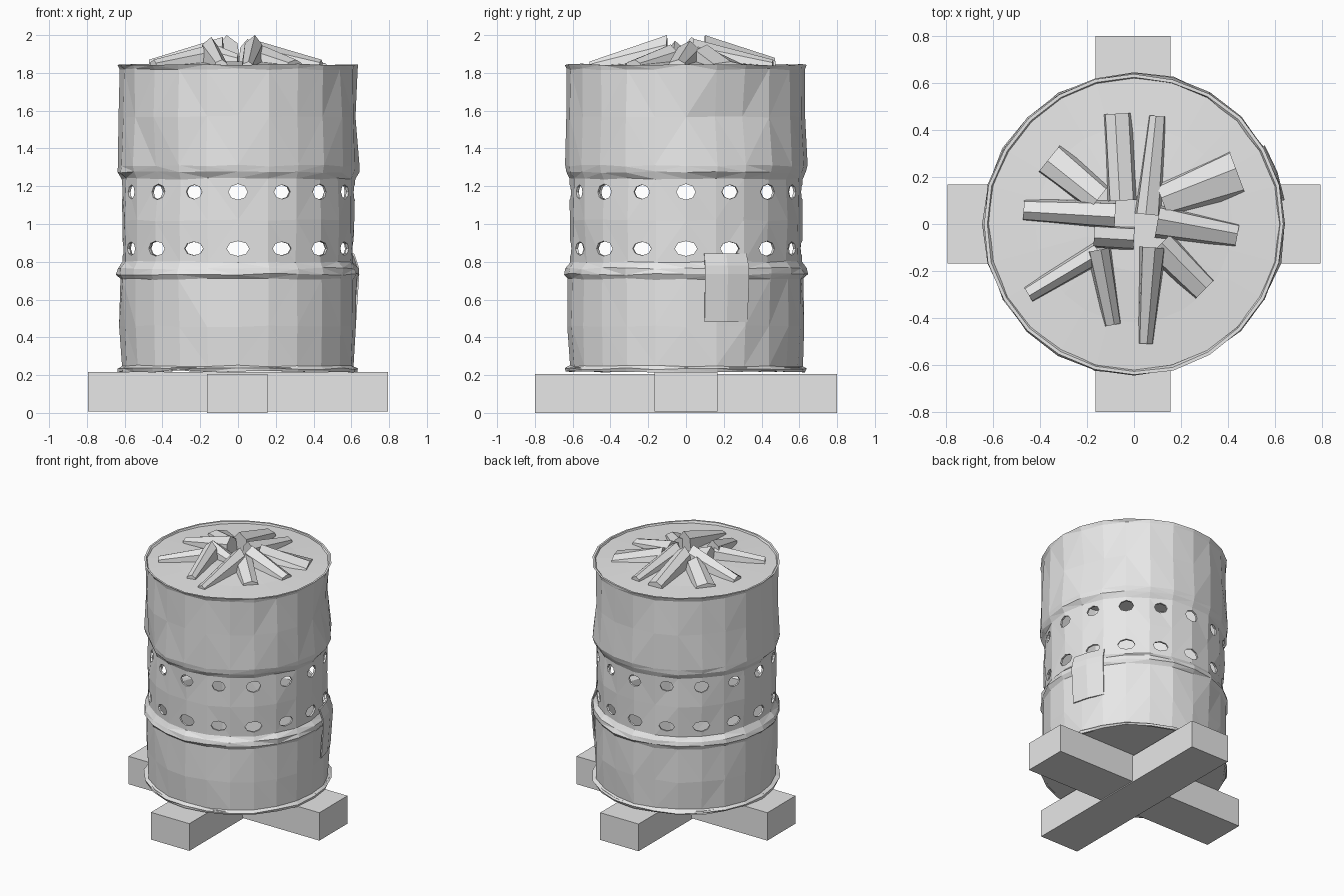
import bpy, bmesh, math, random
from mathutils import Vector, Matrix

random.seed(4)
if "Cube" in bpy.data.objects:
    bpy.data.objects.remove(bpy.data.objects["Cube"])

grey = bpy.data.materials.new("plain grey")
grey.use_nodes = True
grey.diffuse_color = (0.8, 0.8, 0.8, 1)
grey.node_tree.nodes["Principled BSDF"].inputs["Base Color"].default_value = (0.8, 0.8, 0.8, 1)


def finish(bm, name):
    bmesh.ops.recalc_face_normals(bm, faces=bm.faces)
    mesh = bpy.data.meshes.new(name)
    bm.to_mesh(mesh)
    bm.free()
    mesh.materials.append(grey)
    obj = bpy.data.objects.new(name, mesh)
    bpy.context.collection.objects.link(obj)
    return obj


def polar(r, angle, z):
    return Vector((r * math.cos(angle), r * math.sin(angle), z))


def box(name, size, centre):
    bm = bmesh.new()
    bmesh.ops.create_cube(bm, size=1)
    bmesh.ops.scale(bm, vec=size, verts=bm.verts)
    bmesh.ops.translate(bm, vec=centre, verts=bm.verts)
    return finish(bm, name)


def disc(name, rings, sides=24):
    """Closed lathe through (radius, z) rings, capped at both ends."""
    bm = bmesh.new()
    loops = [[bm.verts.new(polar(r, i * math.tau / sides, z)) for i in range(sides)]
             for r, z in rings]
    for a, b in zip(loops, loops[1:]):
        for i in range(sides):
            j = (i + 1) % sides
            bm.faces.new((a[i], a[j], b[j], b[i]))
    bm.faces.new(loops[0][::-1])
    bm.faces.new(loops[-1])
    return finish(bm, name)


# Crossed timber base
box("cross_beam_sideways", (1.59, 0.335, 0.21), (0, 0, 0.112))
box("cross_beam_lengthways", (0.32, 1.6, 0.205), (-0.005, 0, 0.1025))

# Battered barrel wall: rolled rims, two beads, a narrower middle band
SIDES = 24
WALL = 0.014
profile = [(0.635, 0.22), (0.642, 0.235), (0.618, 0.25), (0.625, 0.46), (0.628, 0.71),
           (0.645, 0.735), (0.638, 0.765), (0.614, 0.80), (0.618, 1.02), (0.616, 1.24),
           (0.64, 1.275), (0.643, 1.31), (0.634, 1.57), (0.63, 1.82), (0.642, 1.845)]
# dents as (position, reach, depth)
dents = [(Vector((-0.42, -0.48, 1.31)), 0.2, 0.035),
         (Vector((0.60, 0.24, 1.57)), 0.3, 0.05)]


def wall_point(r, step, z):
    angle = step * math.tau / SIDES
    p = polar(r + random.uniform(-0.007, 0.005), angle, z + random.uniform(-0.006, 0.004))
    for centre, reach, depth in dents:
        push = max(0, 1 - (p - centre).length / reach) * depth
        p -= polar(push, angle, 0)
    return p


bm = bmesh.new()
outer, inner = [], []
for r, z in profile:
    points = [wall_point(r, i, z) for i in range(SIDES)]
    outer.append([bm.verts.new(p) for p in points])
    inner.append([bm.verts.new(p - polar(WALL, i * math.tau / SIDES, 0))
                  for i, p in enumerate(points)])
loops = outer + inner[::-1]
for a, b in zip(loops, loops[1:] + loops[:1]):
    for i in range(SIDES):
        j = (i + 1) % SIDES
        bm.faces.new((a[i], a[j], b[j], b[i]))
bmesh.ops.triangulate(bm, faces=bm.faces)
barrel = finish(bm, "barrel_wall")

# Two rows of ragged vent holes punched through the middle band
bm = bmesh.new()
for z, wide, tall in ((1.17, 0.046, 0.038), (0.87, 0.054, 0.036)):
    for i in range(16):
        size = 1.1 if i % 2 == 0 else 1.0
        spin = Matrix.Rotation(i * math.tau / 16, 4, "Z")
        place = spin @ Matrix.Translation((0.62, 0, z)) @ Matrix.Rotation(math.pi / 2, 4, "Y")
        made = bmesh.ops.create_cone(bm, cap_ends=True, segments=8, radius1=1, radius2=1, depth=0.16)
        shape = Matrix.Diagonal((tall * size, wide * size, 1, 1))
        bmesh.ops.transform(bm, matrix=place @ shape, verts=made["verts"])
cutter = finish(bm, "vent_cutter")
cutter.hide_render = True
cut = barrel.modifiers.new("vents", "BOOLEAN")
cut.operation = "DIFFERENCE"
cut.solver = "EXACT"
cut.object = cutter
bpy.context.view_layer.objects.active = barrel
bpy.ops.object.modifier_apply(modifier=cut.name)
bpy.data.objects.remove(cutter)

# Floor and filled top
disc("barrel_floor", [(0.628, 0.222), (0.628, 0.24)])
disc("ash_bed", [(0.622, 1.81), (0.622, 1.832), (0.42, 1.842), (0.2, 1.86)])

# Bent patch plate, low on the left side
bm = bmesh.new()
rows = []
for r, z in ((0.633, 0.48), (0.65, 0.735), (0.645, 0.78), (0.622, 0.845)):
    rows.append([[bm.verts.new(polar(r - t, math.radians(a), z)) for a in (9, 20, 31)]
                 for t in (0, 0.009)])
for low, high in zip(rows, rows[1:]):
    for side in (0, 1):
        for i in (0, 1):
            bm.faces.new((low[side][i], low[side][i + 1], high[side][i + 1], high[side][i]))
    for i in (0, 2):
        bm.faces.new((low[0][i], high[0][i], high[1][i], low[1][i]))
for row in (rows[0], rows[-1]):
    for i in (0, 1):
        bm.faces.new((row[0][i], row[0][i + 1], row[1][i + 1], row[1][i]))
finish(bm, "patch_plate")

# Split logs leaning towards the middle
section = [(-0.5, 0), (-0.36, 0.75), (0.08, 1), (0.4, 0.7), (0.5, 0)]


def log(name, start, end, w1, w2, top1, top2):
    bm = bmesh.new()
    a, b = Vector((*start, 0)), Vector((*end, 0))
    across = (b - a).normalized().cross(Vector((0, 0, 1)))
    ends = []
    for p, w, top, base in ((a, w1, top1, 1.81), (b, w2, top2, 1.83)):
        ends.append([bm.verts.new(p + across * (u * w) + Vector((0, 0, base + v * (top - base))))
                     for u, v in section])
    for i in range(5):
        j = (i + 1) % 5
        bm.faces.new((ends[0][i], ends[0][j], ends[1][j], ends[1][i]))
    bm.faces.new(ends[0])
    bm.faces.new(ends[1])
    finish(bm, name)


logs = [((-0.45, -0.30), (-0.15, -0.12), 0.08, 0.10, 1.87, 1.95),
        ((-0.09, -0.43), (-0.15, -0.11), 0.08, 0.11, 1.87, 1.99),
        ((0.05, -0.51), (0.08, -0.10), 0.07, 0.12, 1.86, 2.0),
        ((0.30, -0.28), (0.11, -0.09), 0.13, 0.15, 1.87, 1.95),
        ((0.44, -0.05), (0.10, 0.01), 0.11, 0.15, 1.87, 1.97),
        ((0.44, 0.22), (0.12, 0.10), 0.22, 0.15, 1.86, 1.95),
        ((0.10, 0.46), (0.06, 0.04), 0.08, 0.12, 1.87, 1.98),
        ((-0.07, 0.47), (-0.05, 0.10), 0.13, 0.13, 1.88, 2.0),
        ((-0.36, 0.28), (-0.15, 0.11), 0.17, 0.14, 1.87, 1.95),
        ((-0.47, 0.06), (-0.08, 0.04), 0.10, 0.13, 1.87, 1.99),
        ((-0.17, -0.05), (0.0, -0.06), 0.11, 0.11, 1.97, 1.9)]
for n, spec in enumerate(logs, 1):
    log(f"log_{n}", *spec)
